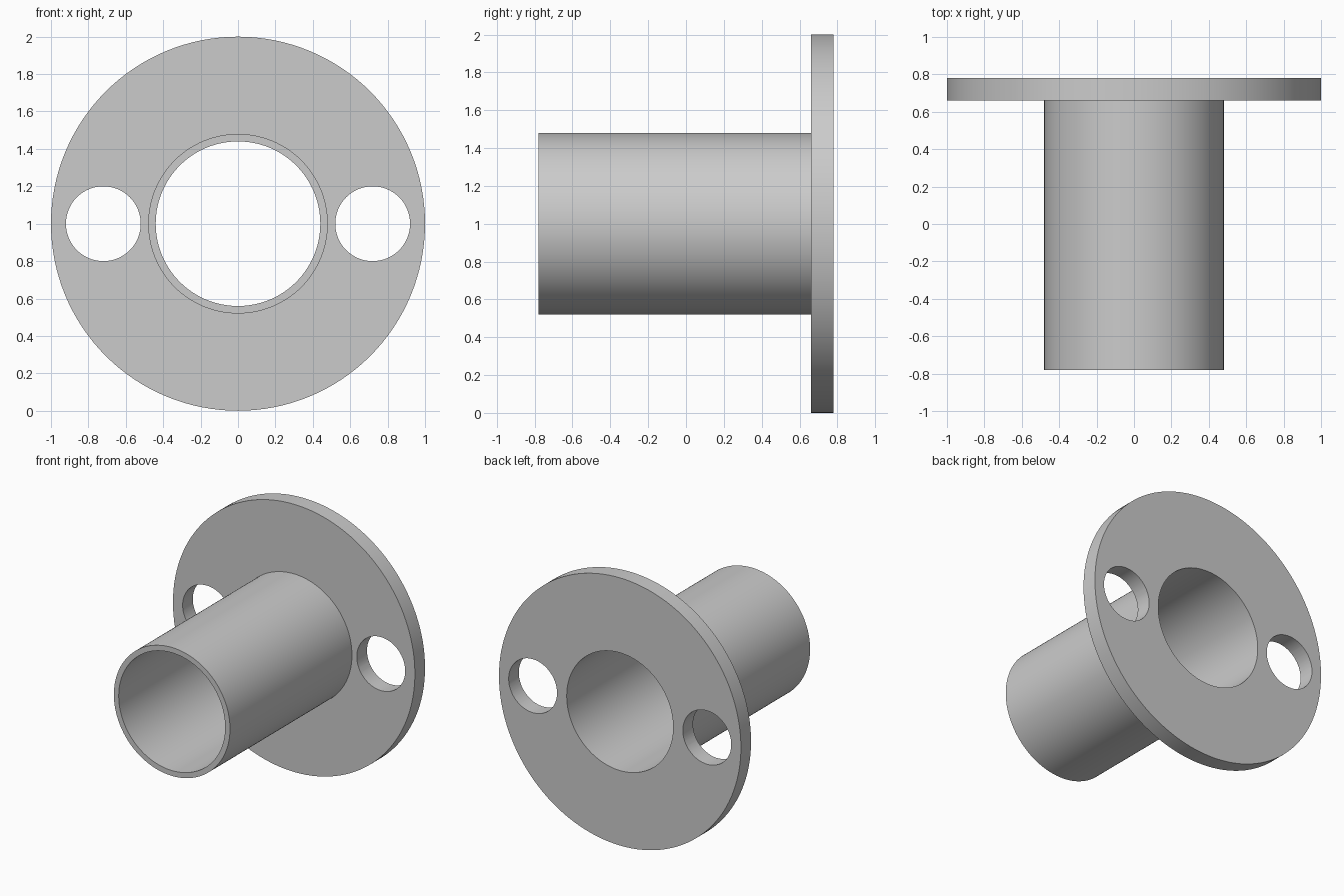
import bpy
import bmesh
import math
from mathutils import Matrix, Vector

cube = bpy.data.objects.get("Cube")
if cube:
    bpy.data.objects.remove(cube, do_unlink=True)

CENTRE_Z = 1.0
FRONT, FLANGE_FRONT, BACK = -0.78, 0.66, 0.78
BORE, TUBE, FLANGE = 0.44, 0.48, 1.0
HOLE_X, HOLE_RADIUS = 0.72, 0.2

# Plain grey metal
grey = bpy.data.materials.new("grey_metal")
grey.use_nodes = True
colour = (0.6, 0.6, 0.6, 1)
grey.diffuse_color = colour
grey.node_tree.nodes["Principled BSDF"].inputs["Base Color"].default_value = colour


def add_object(name, bm):
    bmesh.ops.recalc_face_normals(bm, faces=bm.faces)
    mesh = bpy.data.meshes.new(name)
    bm.to_mesh(mesh)
    bm.free()
    mesh.materials.append(grey)
    obj = bpy.data.objects.new(name, mesh)
    bpy.context.collection.objects.link(obj)
    return obj


# Tube and flange: one closed (radius, y) profile turned about the y axis
profile = [(BORE, FRONT), (TUBE, FRONT), (TUBE, FLANGE_FRONT),
           (FLANGE, FLANGE_FRONT), (FLANGE, BACK), (BORE, BACK)]
bm = bmesh.new()
verts = [bm.verts.new((r, y, CENTRE_Z)) for r, y in profile]
edges = [bm.edges.new((a, b)) for a, b in zip(verts, verts[1:] + verts[:1])]
bmesh.ops.spin(bm, geom=verts + edges, cent=(0, 0, CENTRE_Z), axis=(0, 1, 0),
               angle=math.tau, steps=128, use_merge=True)
bmesh.ops.remove_doubles(bm, verts=bm.verts, dist=0.0001)
flanged_tube = add_object("flanged_tube", bm)

# Two bolt holes through the flange
bm = bmesh.new()
for side in (-1, 1):
    place = (Matrix.Translation(Vector((side * HOLE_X, (FLANGE_FRONT + BACK) / 2, CENTRE_Z)))
             @ Matrix.Rotation(math.pi / 2, 4, "X"))
    bmesh.ops.create_cone(bm, cap_ends=True, segments=64, radius1=HOLE_RADIUS,
                          radius2=HOLE_RADIUS, depth=0.4, matrix=place)
cutter = add_object("bolt_hole_cutter", bm)
cutter.hide_render = True

bpy.ops.object.select_all(action="DESELECT")
flanged_tube.select_set(True)
bpy.context.view_layer.objects.active = flanged_tube
cut = flanged_tube.modifiers.new("bolt_holes", "BOOLEAN")
cut.operation = "DIFFERENCE"
cut.solver = "EXACT"
cut.object = cutter
bpy.ops.object.modifier_apply(modifier=cut.name)
bpy.data.objects.remove(cutter, do_unlink=True)

# Round walls smooth, rims sharp
bpy.ops.object.shade_smooth_by_angle(angle=math.radians(30))
